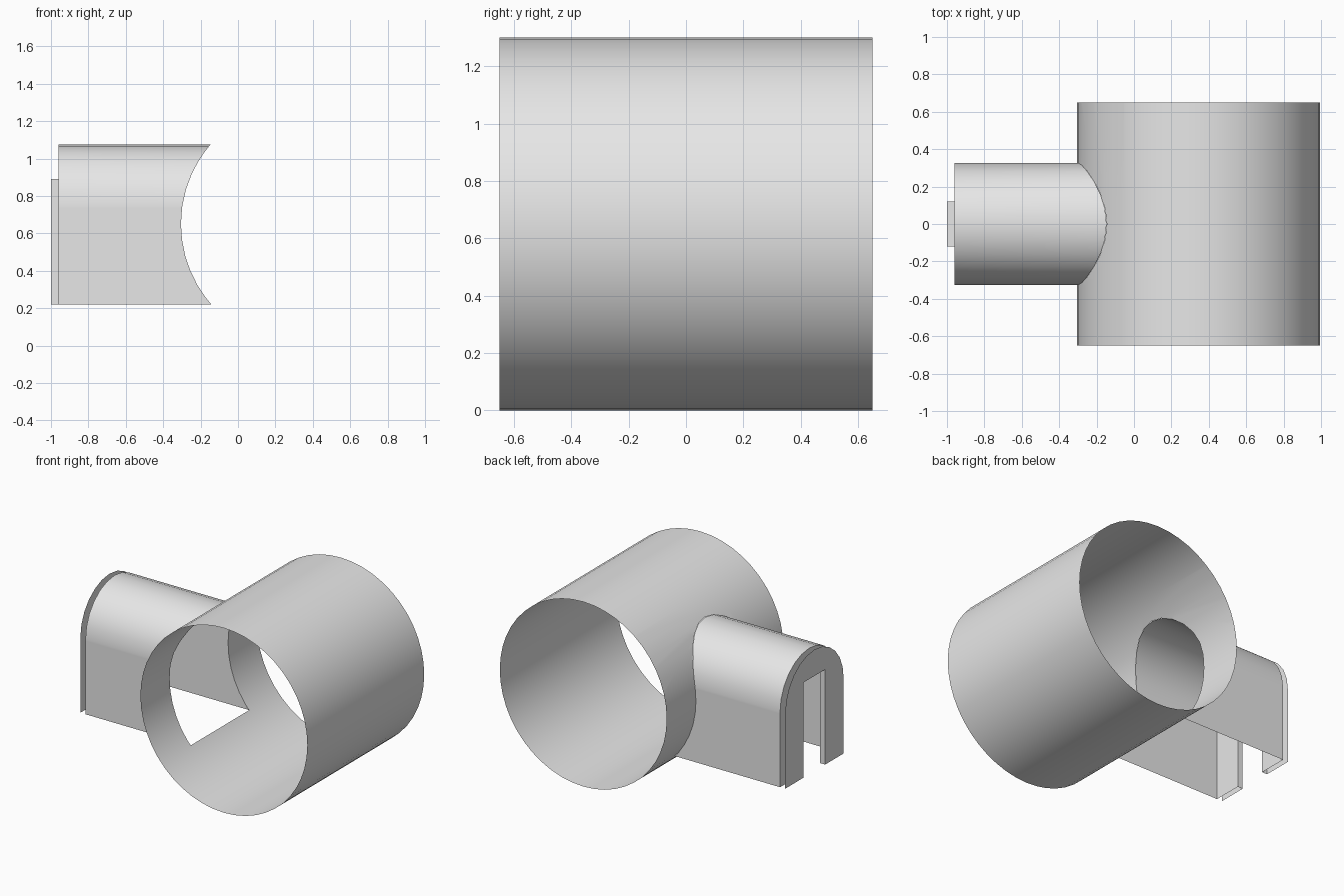
import bpy, bmesh
from math import sin, cos, pi, sqrt, radians
from mathutils import Vector

if "Cube" in bpy.data.objects:
    bpy.data.objects.remove(bpy.data.objects["Cube"])

PIPE_X, PIPE_Z, PIPE_R, PIPE_SIDES = 0.345, 0.65, 0.65, 48
ARCH_R, FLOOR_Z, SPRING_Z, ARCH_SIDES = 0.325, 0.22, 0.75, 12
END_X, PLATE_X = -0.96, -1.0
DOOR_Y, DOOR_Z = 0.12, 0.89

grey = bpy.data.materials.new("light_grey")
grey.use_nodes = True
grey.diffuse_color = (0.8, 0.8, 0.8, 1)
grey.node_tree.nodes["Principled BSDF"].inputs["Base Color"].default_value = (0.8, 0.8, 0.8, 1)


def finish(name, bm):
    mesh = bpy.data.meshes.new(name)
    bm.to_mesh(mesh)
    bm.free()
    mesh.materials.append(grey)
    ob = bpy.data.objects.new(name, mesh)
    bpy.context.collection.objects.link(ob)
    bpy.ops.object.select_all(action='DESELECT')
    ob.select_set(True)
    bpy.context.view_layer.objects.active = ob
    bpy.ops.object.shade_smooth_by_angle(angle=radians(30))


def strip(bm, points, start, end, closed=False):
    """Sheet swept between two placements of the same line of points."""
    a = [bm.verts.new(start(p)) for p in points]
    b = [bm.verts.new(end(p)) for p in points]
    for i in range(len(points) - (not closed)):
        j = (i + 1) % len(points)
        bm.faces.new((a[i], a[j], b[j], b[i]))
    return b


# Arch outline as (y, z), from the foot on -y over the top to the foot on +y
arch = [(-ARCH_R, FLOOR_Z)]
arch += [(-ARCH_R * cos(pi * i / ARCH_SIDES), SPRING_Z + ARCH_R * sin(pi * i / ARCH_SIDES))
         for i in range(ARCH_SIDES + 1)]
arch += [(ARCH_R, FLOOR_Z)]

# Main pipe: open thin tube along y
ring = [(PIPE_X + PIPE_R * cos(2 * pi * i / PIPE_SIDES), PIPE_Z + PIPE_R * sin(2 * pi * i / PIPE_SIDES))
        for i in range(PIPE_SIDES)]
bm = bmesh.new()
strip(bm, ring, lambda p: (p[0], PIPE_R, p[1]), lambda p: (p[0], -PIPE_R, p[1]), True)

# Arched hole: trim the near wall by each side of the convex arch, then drop what lies inside
inside = [f for f in bm.faces if f.calc_center_median().x < PIPE_X]
for i, (y, z) in enumerate(arch):
    y2, z2 = arch[(i + 1) % len(arch)]
    point, normal = Vector((0, y, z)), Vector((0, z - z2, y2 - y)).normalized()
    geom = set(inside)
    for f in inside:
        geom.update(f.edges)
        geom.update(f.verts)
    cut = bmesh.ops.bisect_plane(bm, geom=list(geom), dist=1e-5, plane_co=point, plane_no=normal)
    faces = {g for g in cut["geom"] if isinstance(g, bmesh.types.BMFace)} | {f for f in inside if f.is_valid}
    inside = [f for f in faces if (f.calc_center_median() - point).dot(normal) < 0]
bmesh.ops.delete(bm, geom=inside, context='FACES')
bmesh.ops.recalc_face_normals(bm, faces=bm.faces[:])
finish("main_pipe", bm)

# Side tunnel: arched sheet without a floor, its far end fitted to the pipe
bm = bmesh.new()
strip(bm, arch, lambda p: (END_X, *p), lambda p: (PIPE_X, *p))
for z in sorted({round(p[1], 4) for p in ring if FLOOR_Z < p[1] < SPRING_Z}):
    bmesh.ops.bisect_plane(bm, geom=bm.verts[:] + bm.edges[:] + bm.faces[:], dist=1e-4,
                           plane_co=(0, 0, z), plane_no=(0, 0, 1))
for v in bm.verts:
    if v.co.x > 0:
        v.co.x = PIPE_X - sqrt(PIPE_R ** 2 - (v.co.z - PIPE_Z) ** 2)
bm.normal_update()
top = max(bm.faces, key=lambda f: f.calc_center_median().z)
if top.normal.z < 0:
    bmesh.ops.reverse_faces(bm, faces=bm.faces[:])
finish("side_tunnel", bm)

# Portal: two thin arched plates joined only by the doorway lining
door = [(DOOR_Y, FLOOR_Z), (DOOR_Y, DOOR_Z), (-DOOR_Y, DOOR_Z), (-DOOR_Y, FLOOR_Z)]
for name, x in (("outer_portal_plate", PLATE_X), ("inner_portal_plate", END_X)):
    bm = bmesh.new()
    face = bm.faces.new([bm.verts.new((x, *p)) for p in arch + door])
    face.normal_update()
    if face.normal.x > 0:
        face.normal_flip()
    finish(name, bm)

bm = bmesh.new()
strip(bm, door, lambda p: (PLATE_X, *p), lambda p: (END_X, *p))
finish("doorway_lining", bm)
